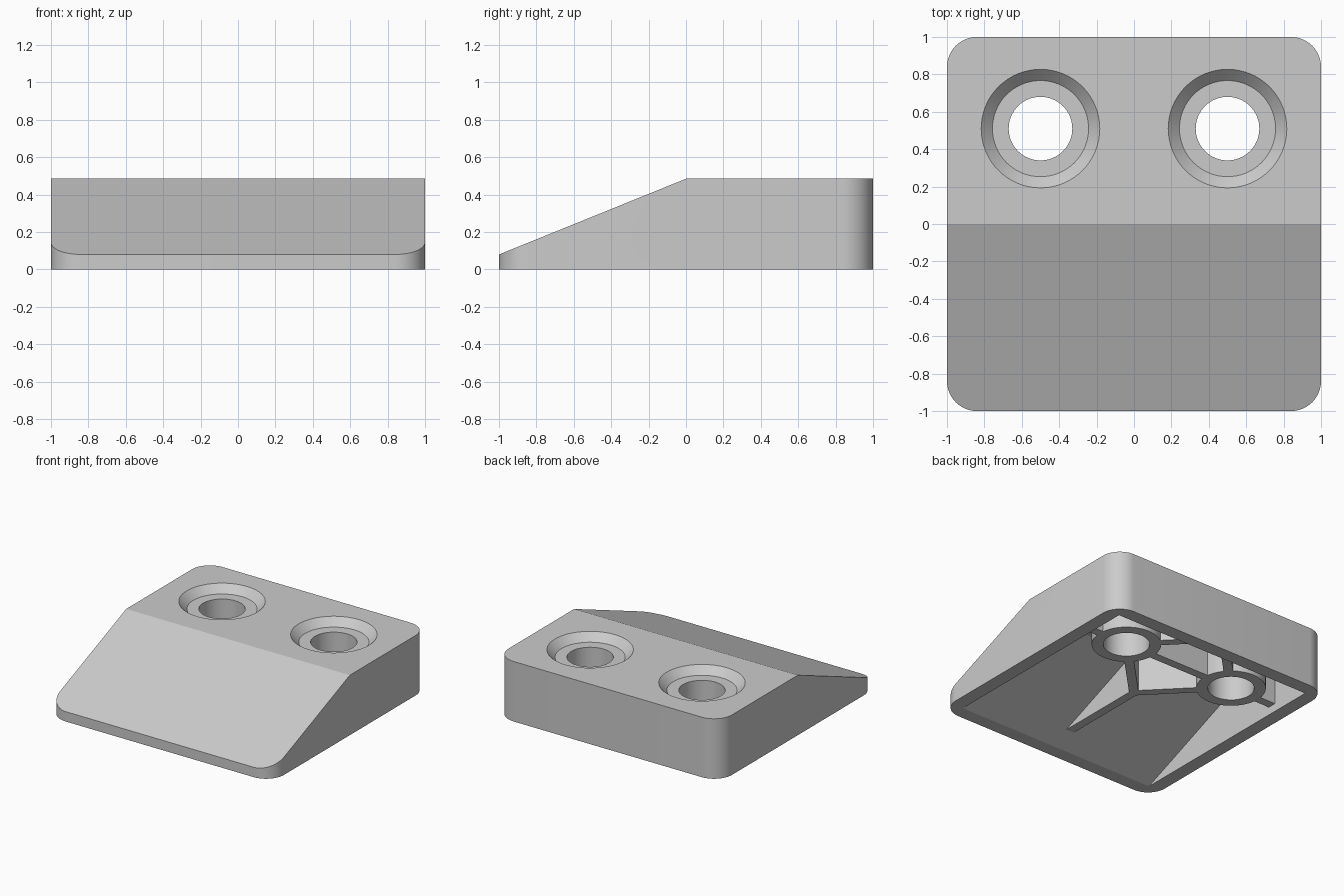
import bpy, bmesh
from math import cos, sin, pi, atan2, hypot
from mathutils import Vector, Matrix

if "Cube" in bpy.data.objects:
    bpy.data.objects.remove(bpy.data.objects["Cube"])

H, FRONT_H, CORNER = 0.485, 0.08, 0.16
WALL, CEILING, RIB_Z, RIB_W = 0.11, 0.37, 0.065, 0.07
HOLE_X, HOLE_Y = 0.5, 0.51


def finish(bm, name):
    bmesh.ops.recalc_face_normals(bm, faces=bm.faces[:])
    mesh = bpy.data.meshes.new(name)
    bm.to_mesh(mesh)
    bm.free()
    obj = bpy.data.objects.new(name, mesh)
    bpy.context.collection.objects.link(obj)
    return obj


def prism(name, points, direction):
    bm = bmesh.new()
    face = bm.faces.new([bm.verts.new(p) for p in points])
    new = bmesh.ops.extrude_face_region(bm, geom=[face])["geom"]
    bmesh.ops.translate(bm, vec=direction,
                        verts=[v for v in new if isinstance(v, bmesh.types.BMVert)])
    return finish(bm, name)


def lathe(name, profile, x, y, n=64):
    bm = bmesh.new()
    rings = [[bm.verts.new((x + r * cos(2 * pi * i / n), y + r * sin(2 * pi * i / n), z))
              for i in range(n)] for r, z in profile]
    for a, b in zip(rings, rings[1:]):
        for i in range(n):
            j = (i + 1) % n
            bm.faces.new((a[i], a[j], b[j], b[i]))
    bm.faces.new(rings[0])
    bm.faces.new(rings[-1])
    return finish(bm, name)


def rib(a, b):
    bm = bmesh.new()
    dx, dy = b[0] - a[0], b[1] - a[1]
    m = (Matrix.Translation(((a[0] + b[0]) / 2, (a[1] + b[1]) / 2, RIB_Z + 0.3))
         @ Matrix.Rotation(atan2(dy, dx), 4, 'Z')
         @ Matrix.Diagonal((hypot(dx, dy), RIB_W, 0.6, 1)))
    bmesh.ops.create_cube(bm, size=1, matrix=m)
    return finish(bm, "rib_cutter")


def cut(target, tool):
    mod = target.modifiers.new("cut", 'BOOLEAN')
    mod.operation, mod.solver, mod.object = 'DIFFERENCE', 'EXACT', tool
    bpy.context.view_layer.objects.active = target
    bpy.ops.object.modifier_apply(modifier=mod.name)
    bpy.data.objects.remove(tool)


# Rounded slab with the front half sliced to a slope
outline = []
for k, (sx, sy) in enumerate([(1, 1), (-1, 1), (-1, -1), (1, -1)]):
    for i in range(13):
        a = (k + i / 12) * pi / 2
        outline.append((sx * (1 - CORNER) + CORNER * cos(a),
                        sy * (1 - CORNER) + CORNER * sin(a), 0))
block = prism("wedge_block", outline, (0, 0, H))
slope = H - FRONT_H
cut(block, prism("slope_cutter", [(-2, 0, H), (-2, -2, H - 2 * slope), (-2, -2, 2),
                                  (-2, 0, 2)], (4, 0, 0)))

# Hollow underside, leaving posts and ribs standing
inner = 1 - WALL
cavity = prism("cavity", [(-inner, -inner - 0.1, -0.1 * slope), (-inner, inner, -0.1 * slope),
                          (-inner, inner, CEILING),
                          (-inner, CEILING / slope - inner, CEILING)], (2 * inner, 0, 0))
cut(cavity, rib((-1.1, HOLE_Y), (1.1, HOLE_Y)))
cut(cavity, rib((0, -1.1), (0, 0.02)))
for s in (-1, 1):
    post = (s * HOLE_X, HOLE_Y)
    cut(cavity, rib(post, (0, 0)))
    cut(cavity, rib(post, (0, 1.02)))
    cut(cavity, lathe("post", [(0.255, RIB_Z), (0.255, 0.7)], *post))
cut(block, cavity)

# Countersunk screw holes
for s in (-1, 1):
    cut(block, lathe("hole", [(0.17, -0.1), (0.17, H - 0.06), (0.257, H - 0.06),
                              (0.327, H + 0.01)], s * HOLE_X, HOLE_Y))

bpy.ops.object.select_all(action='DESELECT')
block.select_set(True)
bpy.context.view_layer.objects.active = block
bpy.ops.object.shade_smooth_by_angle(angle=pi / 9)
